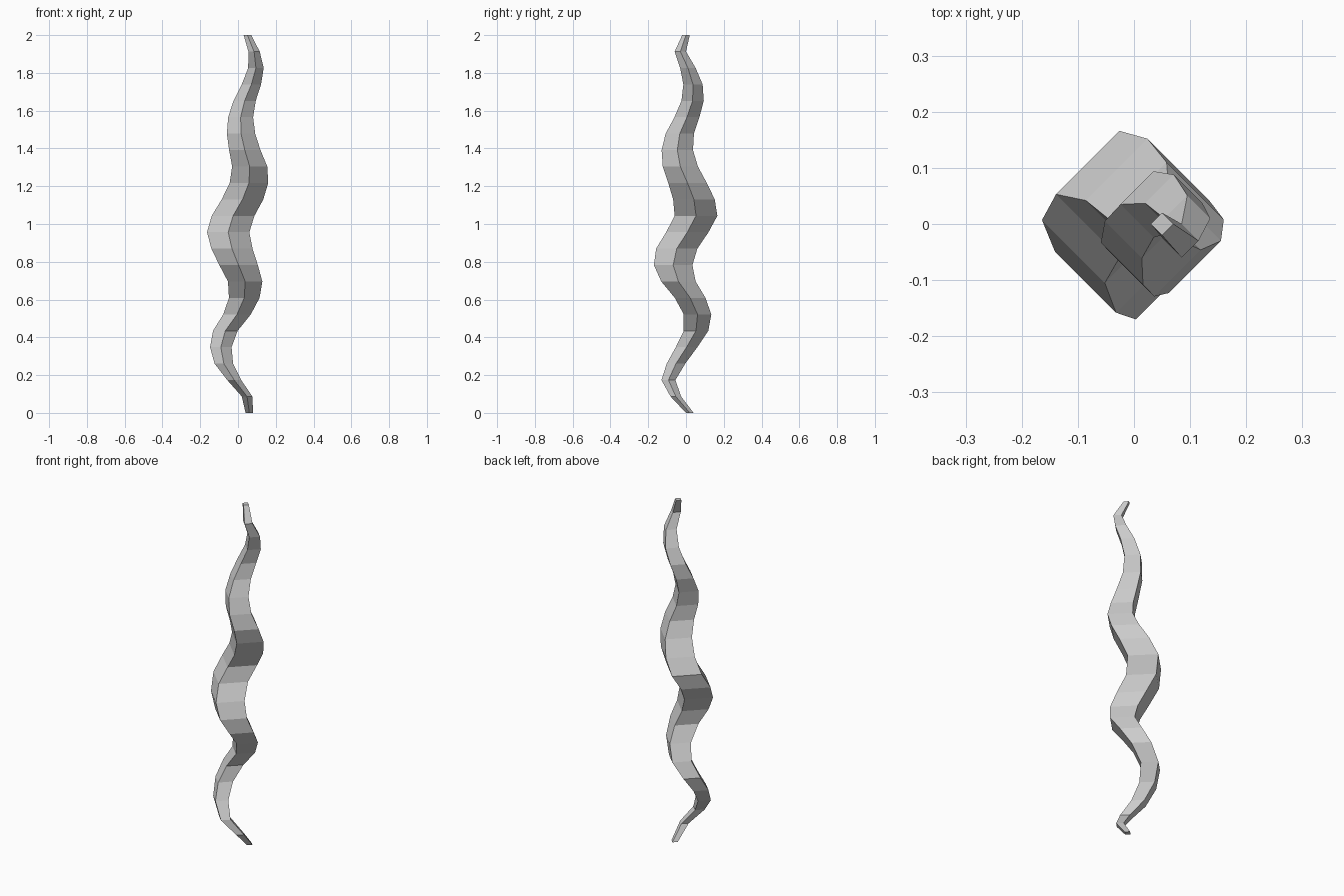
import bpy, bmesh, math

if "Cube" in bpy.data.objects:
    bpy.data.objects.remove(bpy.data.objects["Cube"])

# Spine of the twisting stem: (centre x, centre y, radius) at evenly spaced heights
RINGS = [
    (.06, .02, .02), (.048, -.054, .028), (-.02, -.093, .037), (-.075, -.053, .049),
    (-.091, .003, .057), (-.067, .053, .065), (-.005, .061, .073), (.033, .022, .081),
    (.038, -.04, .091), (.003, -.068, .102), (-.032, -.049, .109), (-.052, .007, .112),
    (-.026, .053, .113), (.024, .042, .110), (.058, .008, .102), (.062, -.030, .093),
    (.036, -.046, .083), (.016, -.033, .075), (.014, .005, .066), (.035, .035, .059),
    (.071, .037, .051), (.095, .010, .041), (.085, -.030, .030), (.05, 0, .02),
]
SIDES = 4
HEIGHT = 2.0

bm = bmesh.new()
loops = []
for i, (cx, cy, r) in enumerate(RINGS):
    z = HEIGHT * i / (len(RINGS) - 1)
    loops.append([bm.verts.new((cx + r * math.cos(math.tau * k / SIDES),
                                cy + r * math.sin(math.tau * k / SIDES), z))
                  for k in range(SIDES)])

# Side walls between neighbouring diamond sections
for low, high in zip(loops, loops[1:]):
    for k in range(SIDES):
        n = (k + 1) % SIDES
        bm.faces.new((low[k], low[n], high[n], high[k]))

# End caps
bm.faces.new(loops[0][::-1])
bm.faces.new(loops[-1])

mesh = bpy.data.meshes.new("wavy_stem")
bm.to_mesh(mesh)
bm.free()
stem = bpy.data.objects.new("wavy_stem", mesh)
bpy.context.collection.objects.link(stem)
